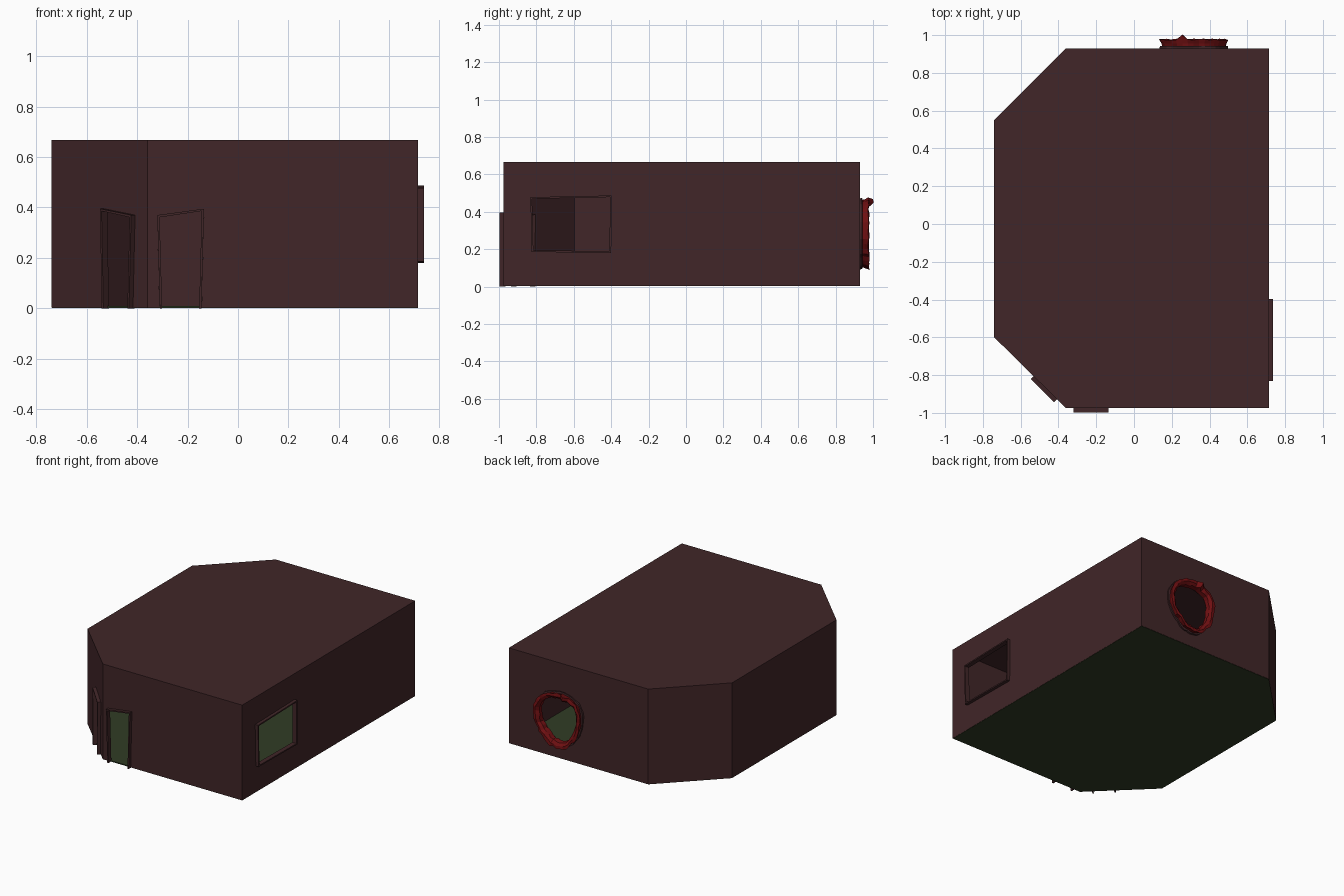
import bpy, bmesh, math, random
from mathutils import Vector

if "Cube" in bpy.data.objects:
    bpy.data.objects.remove(bpy.data.objects["Cube"])

random.seed(4)


def material(name, rgb):
    m = bpy.data.materials.new(name)
    m.diffuse_color = (*rgb, 1)
    m.use_nodes = True
    m.node_tree.nodes["Principled BSDF"].inputs["Base Color"].default_value = m.diffuse_color
    return m


WALL = material("dark_brown", (0.052, 0.019, 0.021))
GREEN = material("dark_green", (0.030, 0.045, 0.018))
RED = material("torn_red", (0.16, 0.005, 0.006))


def make(name, rings, mat=None, loop=True, caps=False, close=False):
    """Bridge a list of equal point rings into one mesh object."""
    bm = bmesh.new()
    vs = [[bm.verts.new(p) for p in r] for r in rings]
    n = len(vs[0])
    for k in range(len(vs) if close else len(vs) - 1):
        a, b = vs[k], vs[(k + 1) % len(vs)]
        for i in range(n if loop else n - 1):
            j = (i + 1) % n
            bm.faces.new((a[i], a[j], b[j], b[i]))
    if caps:
        bm.faces.new(vs[0])
        bm.faces.new(vs[-1])
    bmesh.ops.recalc_face_normals(bm, faces=bm.faces)
    me = bpy.data.meshes.new(name)
    bm.to_mesh(me)
    bm.free()
    ob = bpy.data.objects.new(name, me)
    bpy.context.collection.objects.link(ob)
    if mat:
        me.materials.append(mat)
    return ob


def slab(name, outline, sx, sy, z0, z1, mat=None):
    return make(name, [[(x * sx, y * sy, z) for x, y in outline] for z in (z0, z1)],
                mat, caps=True)


class Side:
    """Wall plane: a runs along u, z is up, d is distance outward."""
    def __init__(self, o, u, n):
        self.o, self.u, self.n = Vector(o), Vector(u).normalized(), Vector(n).normalized()

    def at(self, a, z, d):
        return self.o + self.u * a + self.n * d + Vector((0, 0, z))


def cutter(side, pts):
    ob = make("opening_cutter", [[side.at(a, z, d) for a, z in pts] for d in (-0.05, 0.05)],
              caps=True)
    ob.hide_render = True
    return ob


def frame(name, side, pts, door, t=0.009, depth=0.022):
    """Thin rectangular-section surround; doors have no bottom bar."""
    ca = sum(p[0] for p in pts) / 4
    cz = sum(p[1] for p in pts) / 4
    inner = []
    for a, z in pts:
        az = a - math.copysign(t, a - ca)
        inner.append((az, z if door and z < cz else z - math.copysign(t, z - cz)))
    rings = [[side.at(a, z, d) for a, z in p]
             for p, d in ((pts, -0.01), (pts, depth), (inner, depth), (inner, -0.01))]
    if not door:
        return make(name, rings, WALL, close=True)
    # strips run from one foot over the top to the other foot
    sections = [[r[i] for r in rings] for i in range(4)]
    return make(name, sections, WALL, caps=True)


# Room footprint with two chamfered corners on the left
outline = [(-0.36, -0.975), (0.715, -0.975), (0.715, 0.93),
           (-0.36, 0.93), (-0.74, 0.55), (-0.74, -0.60)]
shell = slab("room_walls_and_roof", outline, 1, 1, 0.004, 0.667, WALL)
cutters = [slab("inside_cutter", outline, 0.989, 0.9915, -0.1, 0.659)]
slab("floor", outline, 0.998, 0.998, 0.002, 0.009, GREEN)

# Openings
front = Side((-0.36, -0.975, 0), (1, 0, 0), (0, -1, 0))
corner = Side((-0.36, -0.975, 0), (-0.38, 0.375, 0), (-0.375, -0.38, 0))
right = Side((0.715, 0, 0), (0, 1, 0), (1, 0, 0))
back = Side((0, 0.93, 0), (1, 0, 0), (0, 1, 0))

# Two crooked doorways: foot, top, top, foot
for name, side, pts in (
        ("front_door_frame", front, [(0.05, 0), (0.04, 0.37), (0.225, 0.395), (0.215, 0)]),
        ("corner_door_frame", corner, [(0.08, 0), (0.068, 0.37), (0.242, 0.395), (0.232, 0)])):
    frame(name, side, pts, True)
    cutters.append(cutter(side, [(a, z if z else -0.02) for a, z in pts]))

# Side window
window = [(-0.825, 0.185), (-0.40, 0.18), (-0.397, 0.487), (-0.832, 0.478)]
frame("window_frame", right, window, False)
cutters.append(cutter(right, window))

# Ragged breach in the back wall
N = 40
breach = []
for i in range(N):
    t = 2 * math.pi * i / N
    k = 1 + 0.03 * math.sin(3 * t + 1) + random.uniform(-0.025, 0.025)
    breach.append((0.315 + 0.158 * k * math.cos(t) * (1 + 0.14 * math.sin(t)),
                   0.285 + 0.17 * k * math.sin(t), t))
cutters.append(cutter(back, [(a, z) for a, z, t in breach]))


def ragged_ring(name, profile, jitter, mat, spike=None):
    rings = []
    for i, (a, z, t) in enumerate(breach):
        ring = []
        for r, d in profile:
            r += random.uniform(-jitter, jitter)
            if d > 0.03:
                d += random.uniform(-jitter, jitter) + (0.022 if i == spike else 0)
            ring.append(back.at(a + r * math.cos(t), z + r * math.sin(t), d))
        rings.append(ring)
    return make(name, rings, mat, close=True)


# Torn red lip flaring outward, with a dark broken edge behind it
ragged_ring("torn_lip", [(-0.018, 0.0), (0.008, 0.004), (0.014, 0.025), (0.022, 0.046),
                         (0.002, 0.048), (-0.016, 0.032)], 0.004, RED, spike=12)
ragged_ring("broken_wall_edge", [(-0.008, -0.012), (0.02, -0.004), (0.021, 0.012),
                                 (-0.004, 0.014)], 0.003, WALL)

# Hollow the shell and cut the openings
for c in cutters:
    m = shell.modifiers.new("cut", 'BOOLEAN')
    m.operation = 'DIFFERENCE'
    m.solver = 'EXACT'
    m.object = c
deps = bpy.context.evaluated_depsgraph_get()
deps.update()
cut = bpy.data.meshes.new_from_object(shell.evaluated_get(deps))
shell.modifiers.clear()
shell.data = cut
for c in cutters:
    bpy.data.objects.remove(c)
